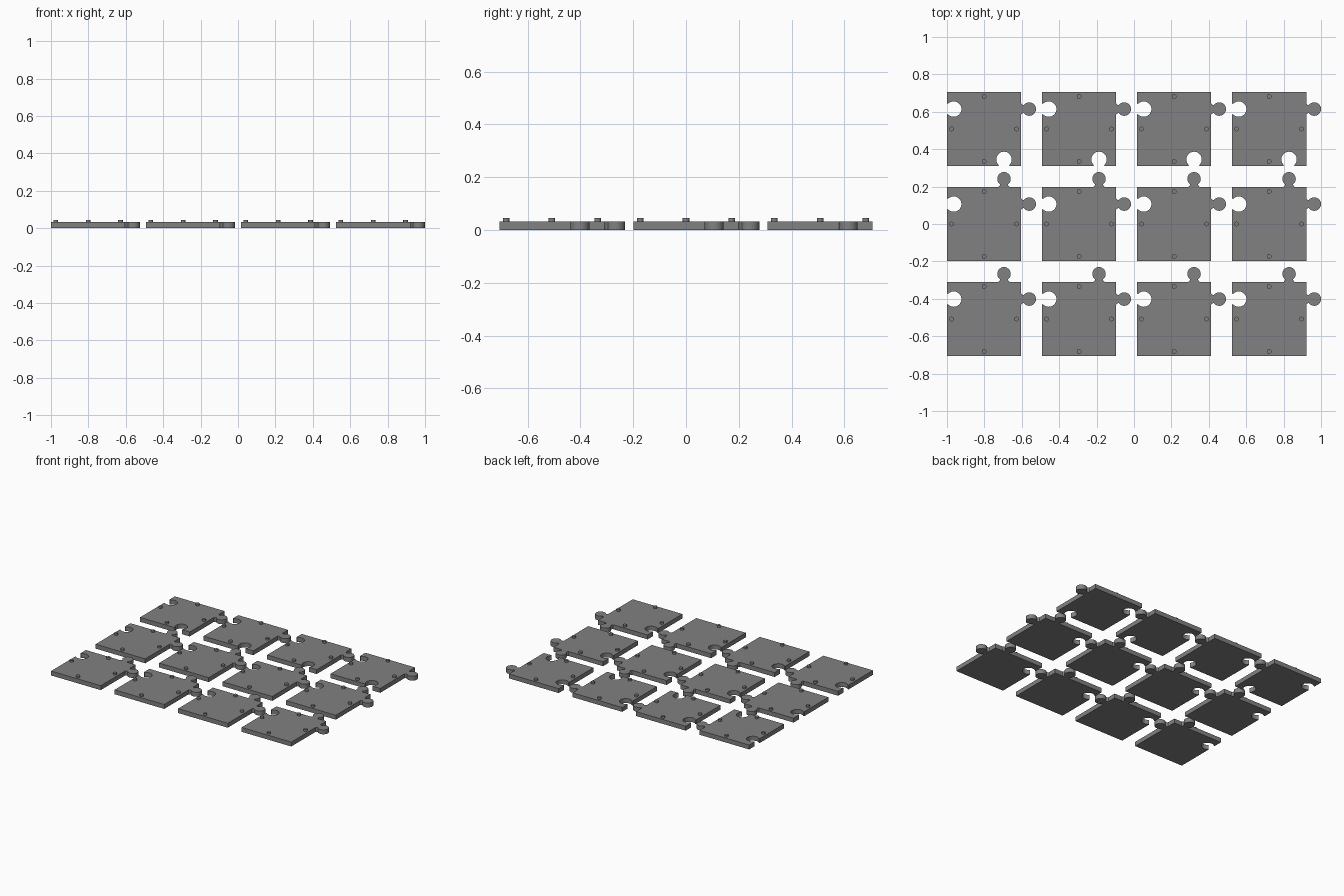
import bpy, bmesh, math
from mathutils import Vector

if "Cube" in bpy.data.objects:
    bpy.data.objects.remove(bpy.data.objects["Cube"])

SIZE, PITCH, THICK = 0.397, 0.508, 0.032
JOINT = 0.305          # joint position from the left or lower corner
PEG_INSET, PEG_R, PEG_TOP = 0.025, 0.0125, 0.045

grey = bpy.data.materials.new("mid grey")
grey.diffuse_color = (0.22, 0.22, 0.225, 1)
grey.use_nodes = True
grey.node_tree.nodes["Principled BSDF"].inputs["Base Color"].default_value = grey.diffuse_color


def knob(kind):
    """Half-open keyhole profile: (along edge, outward) points."""
    if kind == "tab":
        r, c, neck, flare, sign = 0.036, 0.043, 0.021, 0.029, 1
    else:
        r, c, neck, flare, sign = 0.041, 0.036, 0.027, 0.031, -1
    a0 = math.asin(neck / r)
    join = c - r * math.cos(a0)
    pts = [(-flare, 0), (-neck - (flare - neck) * 0.3, join * 0.45)]
    steps = 28
    for i in range(steps + 1):
        a = a0 + (2 * math.pi - 2 * a0) * i / steps
        pts.append((-r * math.sin(a), c - r * math.cos(a)))
    pts += [(-x, y) for x, y in reversed(pts[:2])]
    return [(x, y * sign) for x, y in pts]


def outline(joints):
    """Counter-clockwise outline; joints = kinds for bottom, right, top, left."""
    corners = [Vector(c) * SIZE for c in ((0, 0), (1, 0), (1, 1), (0, 1))]
    pts = []
    for i, kind in enumerate(joints):
        start = corners[i]
        along = (corners[(i + 1) % 4] - start).normalized()
        out = Vector((along.y, -along.x))
        pts.append(start)
        if kind:
            mid = JOINT if i < 2 else SIZE - JOINT
            pts += [start + along * (mid + u) + out * v for u, v in knob(kind)]
    return pts


def prism(bm, pts, z0, z1):
    face = bm.faces.new([bm.verts.new((p[0], p[1], z0)) for p in pts])
    face.normal_update()
    top = bmesh.ops.extrude_face_region(bm, geom=[face], use_keep_orig=True)
    moved = [v for v in top["geom"] if isinstance(v, bmesh.types.BMVert)]
    bmesh.ops.translate(bm, verts=moved, vec=(0, 0, z1 - z0))


def make_object(name, bm, location):
    bmesh.ops.recalc_face_normals(bm, faces=bm.faces)
    mesh = bpy.data.meshes.new(name)
    bm.to_mesh(mesh)
    bm.free()
    mesh.materials.append(grey)
    obj = bpy.data.objects.new(name, mesh)
    obj.location = location
    bpy.context.collection.objects.link(obj)
    bpy.ops.object.select_all(action="DESELECT")
    obj.select_set(True)
    bpy.context.view_layer.objects.active = obj
    bpy.ops.object.shade_smooth_by_angle(angle=math.radians(35))


for row in range(3):
    # Back row is closed behind and socketed in front; the others have a back tab
    if row == 2:
        joints = ("socket", "tab", None, "socket")
    else:
        joints = (None, "tab", "tab", "socket")
    for col in range(4):
        place = (-1 + col * PITCH, -0.7065 + row * PITCH, 0)

        # Interlocking slab
        bm = bmesh.new()
        prism(bm, outline(joints), 0, THICK)
        make_object(f"puzzle_tile_{row}_{col}", bm, place)

        # Small round pegs at the middle of each edge
        bm = bmesh.new()
        h, e = SIZE / 2, PEG_INSET
        for x, y in ((h, e), (SIZE - e, h), (h, SIZE - e), (e, h)):
            ring = [(x + PEG_R * math.cos(a * math.tau / 20),
                     y + PEG_R * math.sin(a * math.tau / 20)) for a in range(20)]
            prism(bm, ring, THICK - 0.004, PEG_TOP)
        make_object(f"pegs_{row}_{col}", bm, place)
